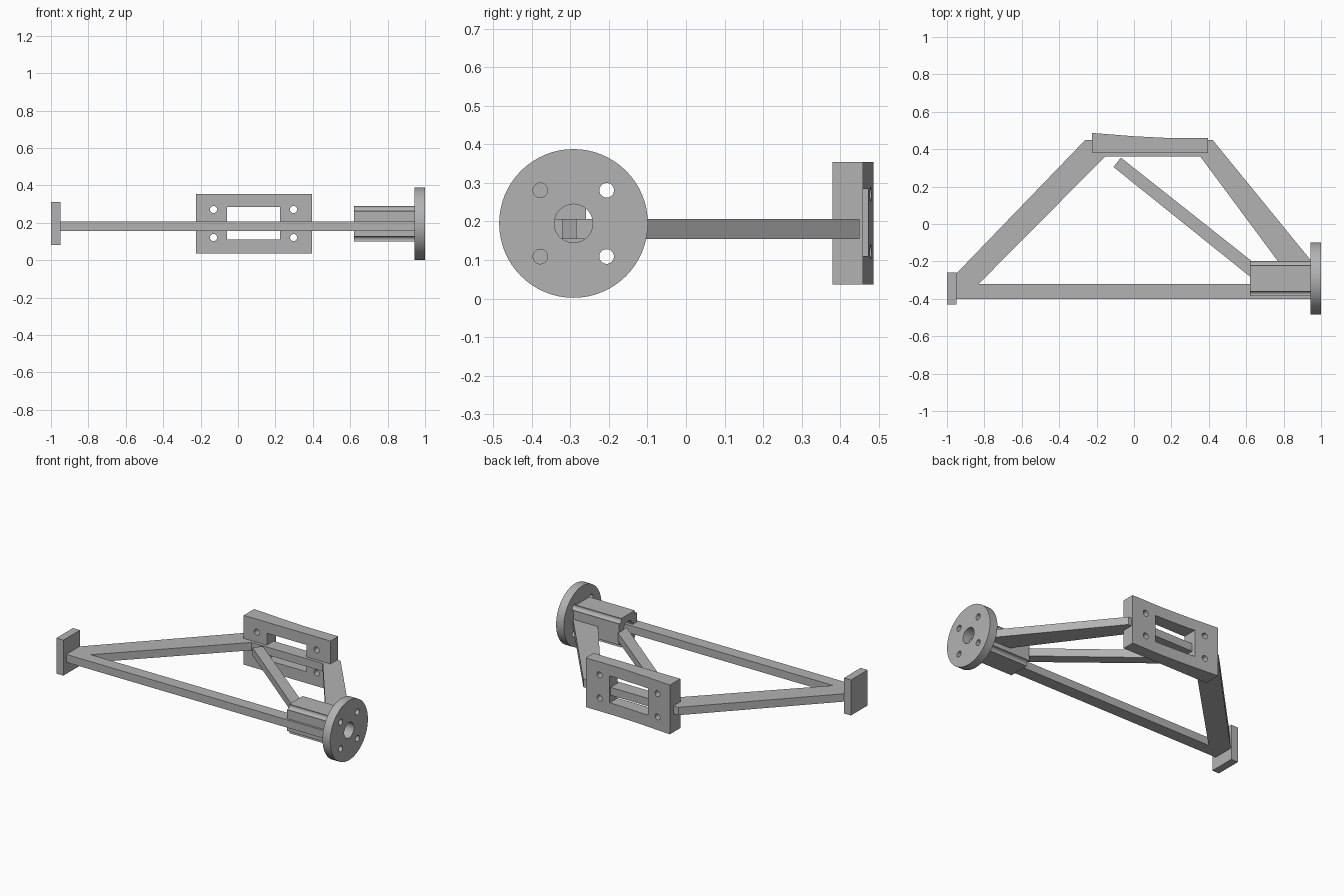
import bpy, bmesh, math
from mathutils import Matrix, Vector

cube = bpy.data.objects.get("Cube")
if cube:
    bpy.data.objects.remove(cube)

gray = bpy.data.materials.new("plain gray")
gray.use_nodes = True
colour = (0.45, 0.45, 0.45, 1)
gray.diffuse_color = colour
gray.node_tree.nodes["Principled BSDF"].inputs["Base Color"].default_value = colour


def finish(name, bm):
    bmesh.ops.recalc_face_normals(bm, faces=bm.faces)
    mesh = bpy.data.meshes.new(name)
    bm.to_mesh(mesh)
    bm.free()
    mesh.materials.append(gray)
    obj = bpy.data.objects.new(name, mesh)
    bpy.context.scene.collection.objects.link(obj)
    return obj


def prism(name, outline, z0, z1):
    """Extrude a plan outline upward from z0 to z1."""
    bm = bmesh.new()
    face = bm.faces.new([bm.verts.new((x, y, z0)) for x, y in outline])
    top = bmesh.ops.extrude_face_region(bm, geom=[face])["geom"]
    verts = [v for v in top if isinstance(v, bmesh.types.BMVert)]
    bmesh.ops.translate(bm, verts=verts, vec=(0, 0, z1 - z0))
    return finish(name, bm)


def box(name, x0, x1, y0, y1, z0, z1):
    return prism(name, [(x0, y0), (x1, y0), (x1, y1), (x0, y1)], z0, z1)


def add_cylinder(bm, centre, radius, length, axis, segments=32):
    turn = Vector((0, 0, 1)).rotation_difference(Vector(axis)).to_matrix().to_4x4()
    bmesh.ops.create_cone(bm, cap_ends=True, segments=segments, radius1=radius,
                          radius2=radius, depth=length,
                          matrix=Matrix.Translation(centre) @ turn)


def cut(obj, cutter):
    mod = obj.modifiers.new("cut", "BOOLEAN")
    mod.object = cutter
    mod.operation = "DIFFERENCE"
    mod.solver = "EXACT"
    cutter.hide_render = True
    bpy.context.view_layer.update()
    graph = bpy.context.evaluated_depsgraph_get()
    mesh = bpy.data.meshes.new_from_object(obj.evaluated_get(graph))
    obj.modifiers.clear()
    obj.data = mesh


def smooth(obj):
    bpy.ops.object.select_all(action="DESELECT")
    obj.select_set(True)
    bpy.context.view_layer.objects.active = obj
    bpy.ops.object.shade_smooth_by_angle(angle=math.radians(30))


# Flat frame bars
LOW, HIGH = 0.155, 0.206
bars = {
    "front_bar": [(-0.96, -0.4), (0.95, -0.4), (0.95, -0.32), (-0.96, -0.32)],
    "right_bar": [(-0.95, -0.4), (-0.83, -0.32), (-0.155, 0.36),
                  (-0.155, 0.45), (-0.26, 0.45), (-0.95, -0.265)],
    "rear_bar": [(-0.155, 0.36), (0.355, 0.36), (0.42, 0.45), (-0.155, 0.45)],
    "left_bar": [(0.355, 0.36), (0.785, -0.22), (0.95, -0.22), (0.95, -0.2), (0.42, 0.45)],
    "diagonal_strut": [(-0.11, 0.305), (0.625, -0.285), (0.625, -0.195), (-0.07, 0.355)],
}
for name, outline in bars.items():
    prism(name, outline, LOW, HIGH)

# Small end plate
box("end_plate", -1, -0.95, -0.43, -0.26, 0.08, 0.31)

# Round flange and square hub, drilled together
CY, CZ = -0.292, 0.195
bm = bmesh.new()
add_cylinder(bm, (0.9725, CY, CZ), 0.193, 0.055, (1, 0, 0), 64)
flange = finish("flange", bm)
hub = box("hub", 0.62, 0.946, CY - 0.094, CY + 0.094, CZ - 0.094, CZ + 0.094)
bm = bmesh.new()
add_cylinder(bm, (0.8, CY, CZ), 0.05, 1, (1, 0, 0))
for sy in (-1, 1):
    for sz in (-1, 1):
        add_cylinder(bm, (0.8, CY + sy * 0.086, CZ + sz * 0.086), 0.019, 1, (1, 0, 0))
drill = finish("flange_drill", bm)
for part in (flange, hub):
    cut(part, drill)
    smooth(part)
bpy.data.objects.remove(drill)

# Rear mounting plate with a sloped back, a window and four bolt holes
plate = prism("mounting_plate", [(-0.225, 0.38), (0.396, 0.38), (0.396, 0.46),
              (0.18, 0.46), (0.0, 0.469), (-0.225, 0.487)], 0.036, 0.355)
window = box("window_cutter", -0.06, 0.225, 0.3, 0.6, 0.11, 0.284)
bm = bmesh.new()
for x in (-0.131, 0.297):
    for z in (0.121, 0.271):
        add_cylinder(bm, (x, 0.43, z), 0.019, 0.4, (0, 1, 0))
bolts = finish("bolt_cutter", bm)
for cutter in (window, bolts):
    cut(plate, cutter)
    bpy.data.objects.remove(cutter)
smooth(plate)
